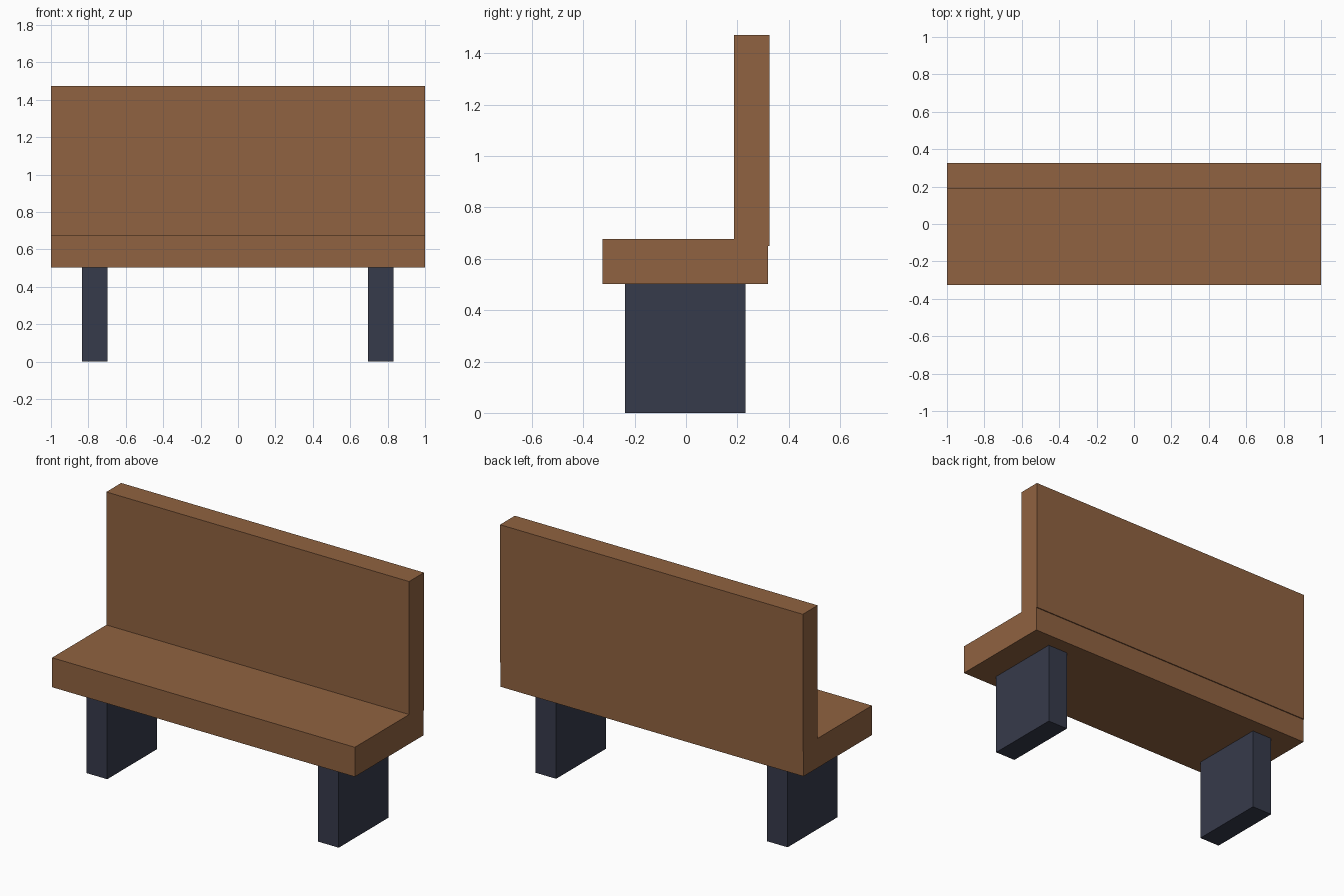
import bpy

if "Cube" in bpy.data.objects:
    bpy.data.objects.remove(bpy.data.objects["Cube"])


def material(name, rgb):
    m = bpy.data.materials.new(name)
    m.diffuse_color = (*rgb, 1.0)
    m.use_nodes = True
    m.node_tree.nodes["Principled BSDF"].inputs["Base Color"].default_value = m.diffuse_color
    return m


def box(name, x, y, z, mat):
    """Box from (min, max) ranges on each axis."""
    bpy.ops.mesh.primitive_cube_add(size=1)
    ob = bpy.context.object
    ob.name = name
    for v in ob.data.vertices:
        v.co = [r[0] if c < 0 else r[1] for c, r in zip(v.co, (x, y, z))]
    ob.data.materials.append(mat)
    return ob


wood = material("brown wood", (0.28, 0.123, 0.052))
metal = material("dark slate", (0.037, 0.043, 0.07))

# Seat slab and backrest, the backrest sunk slightly into the seat's rear edge
box("seat", (-1, 1), (-0.326, 0.32), (0.502, 0.678), wood)
box("backrest", (-1, 1), (0.186, 0.326), (0.65, 1.472), wood)

# Two slab legs
for side, cx in (("left", -0.765), ("right", 0.764)):
    box(side + "_leg", (cx - 0.068, cx + 0.068), (-0.238, 0.231), (0, 0.502), metal)
